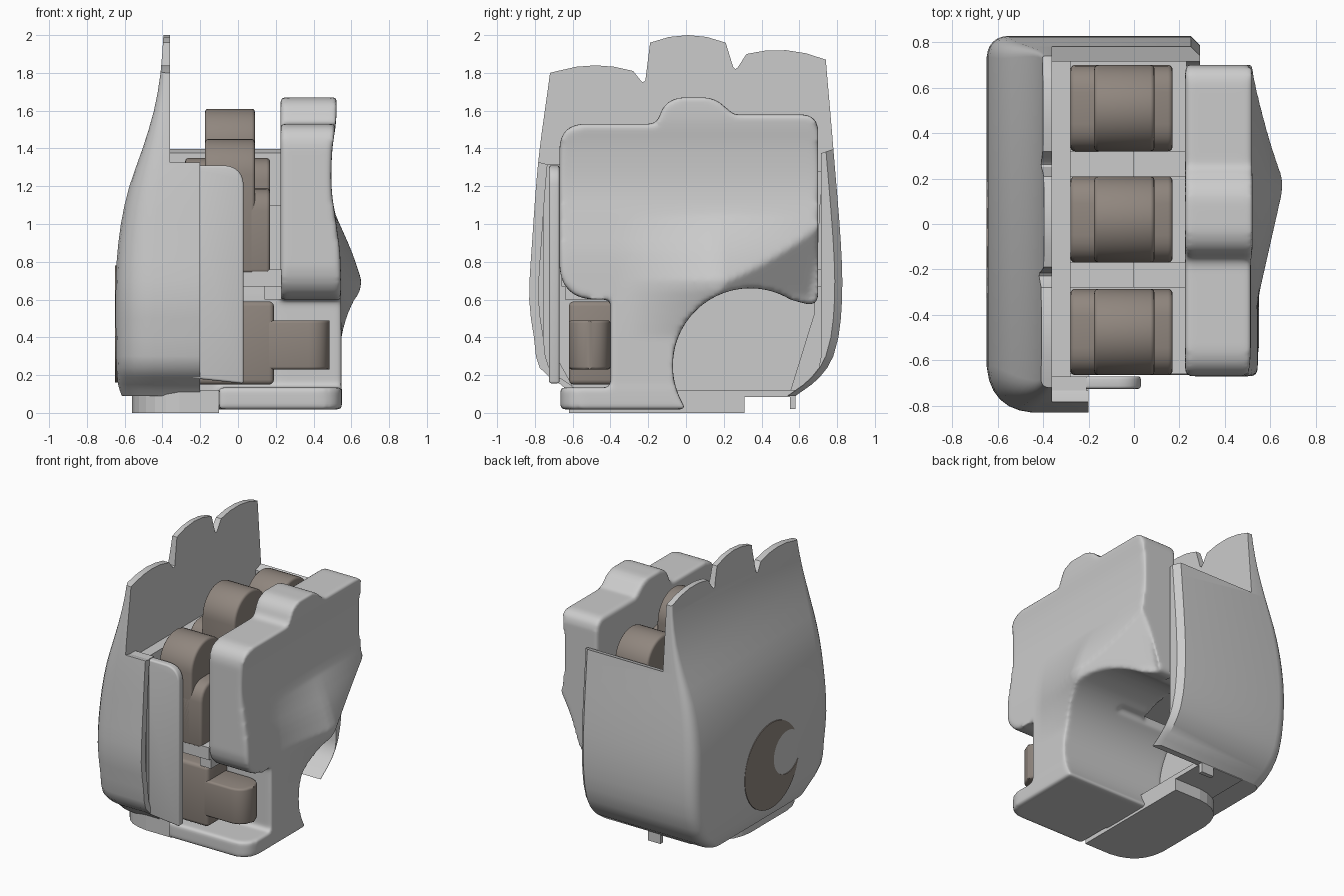
import bpy, bmesh, math
from mathutils import Vector

if "Cube" in bpy.data.objects:
    bpy.data.objects.remove(bpy.data.objects["Cube"])

brown = bpy.data.materials.new("joint_brown")
brown.diffuse_color = (0.28, 0.24, 0.21, 1)
brown.use_nodes = True
brown.node_tree.nodes["Principled BSDF"].inputs["Base Color"].default_value = brown.diffuse_color
MAP = {'x': lambda p, t: (t, p[0], p[1]), 'y': lambda p, t: (p[0], t, p[1]), 'z': lambda p, t: (p[0], p[1], t)}


def make(name, bm, mat=None):
    bmesh.ops.recalc_face_normals(bm, faces=bm.faces)
    me = bpy.data.meshes.new(name)
    bm.to_mesh(me)
    bm.free()
    ob = bpy.data.objects.new(name, me)
    bpy.context.collection.objects.link(ob)
    if mat:
        me.materials.append(mat)
    return ob


def apply(ob, kind, **props):
    m = ob.modifiers.new(kind, kind)
    for k, v in props.items():
        setattr(m, k, v)
    bpy.context.view_layer.objects.active = ob
    bpy.ops.object.modifier_apply(modifier=m.name)


def boolean(ob, other, op='DIFFERENCE'):
    apply(ob, 'BOOLEAN', object=other, operation=op, solver='EXACT')
    bpy.data.objects.remove(other)


def smooth(ob, angle=35):
    bpy.ops.object.select_all(action='DESELECT')
    ob.select_set(True)
    bpy.context.view_layer.objects.active = ob
    bpy.ops.object.shade_smooth_by_angle(angle=math.radians(angle))


def loft(name, rings, mat=None):
    bm = bmesh.new()
    vs = [[bm.verts.new(p) for p in r] for r in rings]
    n = len(vs[0])
    for a, b in zip(vs, vs[1:]):
        for i in range(n):
            bm.faces.new((a[i], a[(i + 1) % n], b[(i + 1) % n], b[i]))
    bm.faces.new(vs[0])
    bm.faces.new(vs[-1])
    return make(name, bm, mat)


def prism(name, pts, axis, a, b, mat=None, bevel=0):
    ob = loft(name, [[MAP[axis](p, t) for p in pts] for t in (a, b)], mat)
    if bevel:
        apply(ob, 'BEVEL', width=bevel, segments=3, limit_method='ANGLE', angle_limit=math.radians(40))
        smooth(ob)
    return ob


def box(name, x, y, z, mat=None, bevel=0):
    return prism(name, [(x[0], y[0]), (x[1], y[0]), (x[1], y[1]), (x[0], y[1])], 'z', z[0], z[1], mat, bevel)


def circle(cx, cy, r, n=64):
    return [(cx + r * math.cos(2 * math.pi * i / n), cy + r * math.sin(2 * math.pi * i / n)) for i in range(n)]


def rounded(pts, seg=6):
    # corners given as (u, v, radius), rounded with a quadratic arc
    out = []
    for i, (u, v, r) in enumerate(pts):
        p = Vector((u, v))
        if r == 0:
            out.append((u, v))
            continue
        a = p + (Vector(pts[i - 1][:2]) - p).normalized() * r
        b = p + (Vector(pts[(i + 1) % len(pts)][:2]) - p).normalized() * r
        for k in range(seg + 1):
            t = k / seg
            out.append(tuple(a * (1 - t) ** 2 + p * (2 * t * (1 - t) * 0.85) + (a + b) / 2 * (2 * t * (1 - t) * 0.15) + b * t * t))
    return out


def curve(knots, t):
    # smooth interpolation through (t, value) knots
    t = max(knots[0][0], min(knots[-1][0], t))
    i = max(k for k in range(len(knots) - 1) if knots[k][0] <= t)
    slope = lambda j: ((knots[min(j + 1, len(knots) - 1)][1] - knots[max(j - 1, 0)][1]) /
                       (knots[min(j + 1, len(knots) - 1)][0] - knots[max(j - 1, 0)][0]))
    (t0, v0), (t1, v1) = knots[i], knots[i + 1]
    h = t1 - t0
    s = (t - t0) / h
    return ((2 * s**3 - 3 * s**2 + 1) * v0 + (s**3 - 2 * s**2 + s) * h * slope(i)
            + (3 * s**2 - 2 * s**3) * v1 + (s**3 - s**2) * h * slope(i + 1))


# Back-of-hand shell: lofted outer body, hollowed, with a scalloped top edge
BACK = [(0.09, -.615), (.15, -.635), (.3, -.645), (.75, -.645), (1, -.62), (1.2, -.575), (1.4, -.505), (1.6, -.445), (1.8, -.41), (2, -.395)]
FRONT = [(.09, -.6), (.14, -.65), (.23, -.77), (.4, -.805), (.6, -.83), (.9, -.815), (1.35, -.78), (1.8, -.72), (2, -.7)]
REAR = [(.09, .58), (.18, .70), (.3, .78), (.5, .82), (.8, .825), (1.4, .78), (1.87, .74), (2, .73)]


def shell_ring(z):
    x, y0, y1 = curve(BACK, z), curve(FRONT, z), curve(REAR, z)
    k = (-.36 - x) / .285
    pts = rounded([(.29, y0, 0), (x, y0, .2 * k), (x, y1, .09 * k), (.25, y1, 0), (.29, y1 - .04, 0)])
    return [(u, v, z) for u, v in pts]


def cavity_ring(z):
    y0, y1 = curve(FRONT, z) + .05, min(.715, curve(REAR, z) - .045)
    return [(-.36, y0, z), (.5, y0, z), (.5, y1, z), (-.36, y1, z)]


levels = [.09, .12, .15, .19, .24, .3] + [.4 + .1 * i for i in range(17)]
shell = loft("hand_back_shell", [shell_ring(z) for z in levels])
boolean(shell, loft("cut", [cavity_ring(z) for z in [-.1] + levels + [2.2]]))
boolean(shell, prism("cut", [(-1, 1.34), (-.77, 1.325), (-.6, 1.28), (.6, 1.36), (.7, 1.37), (.79, 1.4), (1, 1.45), (1, 2.3), (-1, 2.3)], 'x', -.36, .6))
boolean(shell, box("cut", (-.2, .6), (-1, -.4), (-.1, 2.2)))
scallop = [(-1, 1.76), (-.72, 1.8)]
for y0, y1, za, zm, zb in ((-.68, -.28, 1.81, 1.84, 1.81), (-.19, .21, 1.96, 2, 1.96), (.32, .74, 1.9, 1.92, 1.87)):
    scallop += [(y0 + (y1 - y0) * t, (1 - t) * za + t * zb + (zm - (za + zb) / 2) * 4 * t * (1 - t)) for t in (0, .25, .5, .75, 1)]
    if y1 < .7:
        low = 1.83 if y1 > 0 else 1.76
        scallop += [(y1 + .04, low), (y1 + .052, low - .01), (y1 + .065, low)]
boolean(shell, prism("cut", scallop + [(1, 1.86), (1, 2.3), (-1, 2.3)], 'x', -1, .6))
smooth(shell, 30)

# Front side panel and the thicker strip joining it to the shell
prism("side_panel", rounded([(-.3, .19, 0), (.03, .155, 0), (.03, 1.31, .1), (-.3, 1.31, 0)]), 'y', -.725, -.67, bevel=.012)
box("side_panel_root", (-.37, -.21), (-.755, -.67), (.22, 1.315))

# Crescent disc on the back of the hand
disc = prism("back_crescent", circle(-.06, .47, .31), 'x', -.65, -.62, brown)
boolean(disc, prism("cut", circle(-.24, .5, .155), 'x', -.8, -.5))

# Inner core: wall, floor, slabs between fingers, bottom plate and tab
prism("core_wall", [(-.58, .1), (.55, .1), (.68, .52), (.72, 1.28), (-.69, 1.28), (-.69, .3)], 'x', -.37, -.28)
box("core_floor", (-.3, .23), (-.66, .72), (.67, .76))
for y in (-.225, .265):
    box("finger_divider_back", (-.29, 0), (y - .055, y + .055), (.7, 1.16))
    box("finger_divider_front", (0, .24), (y - .055, y + .055), (.7, 1.1))
box("thumb_bracket", (.14, .23), (-.64, -.3), (.6, .69))
prism("bottom_plate", rounded([(-.1, -.62, 0), (-.56, -.62, .25), (-.56, .31, .25), (-.1, .31, 0)]), 'z', 0, .12)
box("bottom_ledge", (-.45, -.1), (.25, .58), (.085, .12))
box("bottom_tab", (-.2, -.1), (.55, .58), (.02, .1))

# Three knuckles: round-topped centre with lower side cheeks
for yc, top in ((-.475, 1.45), (.02, 1.61), (.51, 1.51)):
    dome = [(yc + .19 * math.cos(math.pi * i / 20), top - .19 + .19 * math.sin(math.pi * i / 20)) for i in range(21)]
    prism("knuckle", [(yc - .19, .74)] + dome[::-1] + [(yc + .19, .74)], 'x', -.175, .09, brown, .018)
    cheek = rounded([(yc - .19, .74, 0), (yc - .19, top - .26, .12), (yc + .19, top - .26, .12), (yc + .19, .74, 0)])
    prism("knuckle_cheek", cheek, 'x', -.28, .17, brown, .02)

# Thumb joint
box("thumb_base", (-.22, .19), (-.62, -.38), (.15, .59), brown, .025)
prism("thumb_tip", rounded([(0, -.62, 0), (.485, -.62, .11), (.485, -.4, .11), (0, -.4, 0)]), 'z', .23, .49, brown, .015)

# Palm: outline solid intersected with a ridged relief, joined to strut and base, then softened
FACE = [(.4, .547), (.7, .545), (.85, .54), (1, .52), (1.2, .495), (1.4, .5), (1.55, .52), (1.75, .52)]
bm = bmesh.new()
grid = []
for i in range(29):
    y = -.75 + .0555 * i
    row = []
    for j in range(36):
        z = .05 * j
        tent = max(0, 1 - abs(y - .17) / .5) * max(0, min(1, (1.06 - z) / .36, (z - .4) / .27))
        row.append(bm.verts.new((curve(FACE, z) + .115 * tent, y, z)))
    grid.append(row)
for a, b in zip(grid, grid[1:]):
    for j in range(35):
        bm.faces.new((a[j], b[j], b[j + 1], a[j + 1]))
rim = bmesh.ops.extrude_face_region(bm, geom=bm.faces[:])
for v in rim['geom']:
    if isinstance(v, bmesh.types.BMVert):
        v.co.x = 0
palm = make("palm_frame", bm)
outline = rounded([(-.67, .6, .17), (-.67, 1.53, .12), (-.15, 1.53, .04), (-.12, 1.67, .1), (.2, 1.67, .1), (.23, 1.58, .04),
                   (.7, 1.58, .08), (.7, .56, .06), (.55, .6, 0), (.1, .5, 0), (.1, .07, 0), (-.4, .07, 0), (-.4, .6, 0)])
boolean(palm, prism("cut", outline, 'x', .225, .8), 'INTERSECT')
boolean(palm, box("add", (-.3, .54), (-.397, .09), (.02, .64)), 'UNION')
boolean(palm, box("add", (0, .3), (-.395, .68), (.605, .71)), 'UNION')
base = rounded([(-.1, -.665, 0), (.55, -.665, .12), (.55, .02, 0), (-.1, .02, 0)])
boolean(palm, prism("add", base, 'z', .018, .135), 'UNION')
boolean(palm, prism("cut", circle(.34, .25, .41), 'x', -.5, .9))
bm = bmesh.new()
for p in ((.66, .15, .64), (.56, .75, 1.12), (.36, .66, .62), (.95, .8, 1.14), (.95, .15, .4), (.36, .8, .4), (.36, .6, .4)):
    bm.verts.new(p)
bmesh.ops.convex_hull(bm, input=bm.verts[:])
boolean(palm, make("cut", bm))
apply(palm, 'REMESH', mode='VOXEL', voxel_size=.014)
apply(palm, 'SMOOTH', factor=.5, iterations=8)
smooth(palm, 60)
